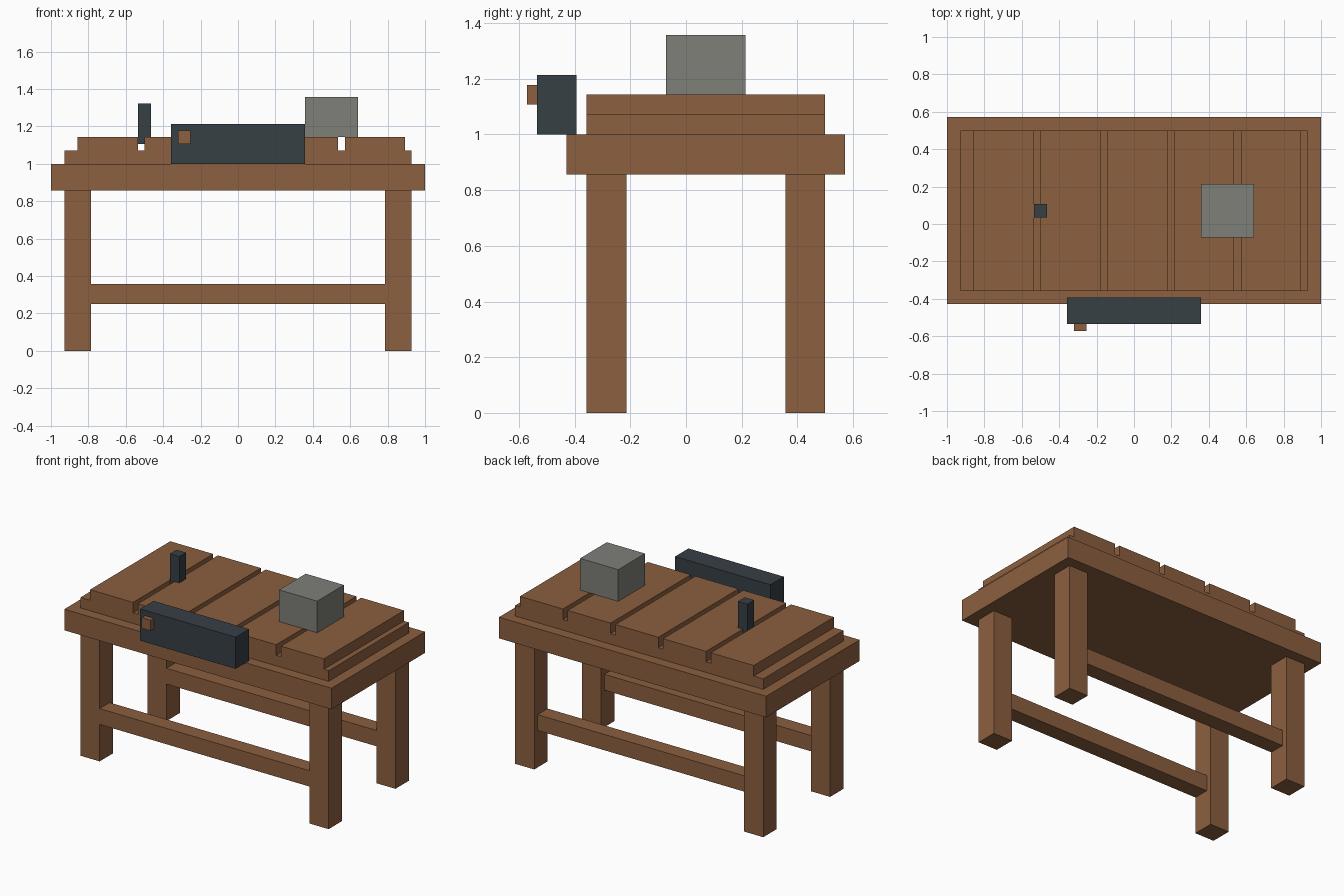
import bpy
import bmesh
from mathutils import Vector

if "Cube" in bpy.data.objects:
    bpy.data.objects.remove(bpy.data.objects["Cube"])

U = 1 / 14  # modelling unit: the bench is 28 units long


def material(name, rgb):
    m = bpy.data.materials.new(name)
    m.diffuse_color = (*rgb, 1)
    m.use_nodes = True
    m.node_tree.nodes["Principled BSDF"].inputs["Base Color"].default_value = m.diffuse_color
    return m


WOOD = material("wood", (0.26, 0.115, 0.05))
IRON = material("dark_iron", (0.038, 0.05, 0.06))
STONE = material("grey_stone", (0.21, 0.215, 0.19))


def box(name, lo, hi, mat):
    """Box between two corners given in units."""
    lo, hi = Vector(lo) * U, Vector(hi) * U
    bm = bmesh.new()
    bmesh.ops.create_cube(bm, size=1)
    bmesh.ops.scale(bm, vec=hi - lo, verts=bm.verts)
    mesh = bpy.data.meshes.new(name)
    bm.to_mesh(mesh)
    bm.free()
    mesh.materials.append(mat)
    ob = bpy.data.objects.new(name, mesh)
    ob.location = (lo + hi) / 2
    bpy.context.collection.objects.link(ob)
    return ob


# Legs and stretchers
for row, y in (("front", -5), ("back", 5)):
    for side, x in (("left", -13), ("right", 11)):
        box(f"{row}_{side}_leg", (x, y, 0), (x + 2, y + 2, 12), WOOD)
    box(f"{row}_stretcher", (-11, y, 3.5), (11, y + 1.5, 5), WOOD)

# Bench top and raised bed
box("bench_top", (-14, -6, 12), (14, 8, 14), WOOD)
box("raised_bed", (-13, -5, 14), (13, 7, 15), WOOD)

# Surface planks with narrow gaps
for i in range(5):
    x = -12 + 5 * i
    box(f"plank_{i + 1}", (x, -5, 15), (x + 4.5, 7, 16), WOOD)

# Vise jaw and its handle
box("vise_jaw", (-5, -7.5, 14), (5, -5.5, 17), IRON)
box("vise_handle", (-4.5, -8, 15.5), (-3.55, -7, 16.5), WOOD)

# Bench peg and workpiece
box("bench_peg", (-7.5, 0.5, 15.5), (-6.5, 1.5, 18.5), IRON)
box("stone_block", (5, -1, 16), (9, 3, 19), STONE)
